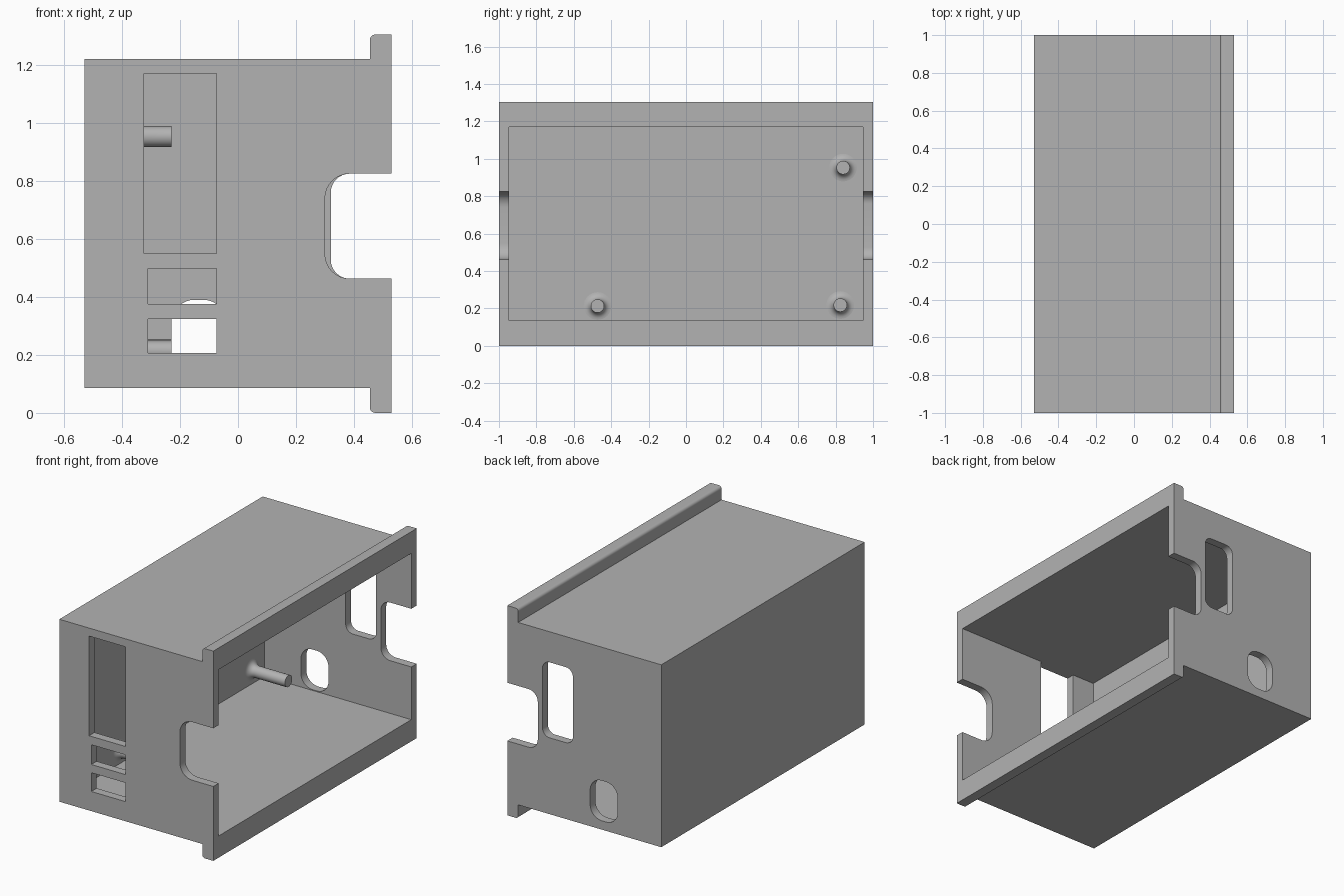
import bpy, bmesh, math

if "Cube" in bpy.data.objects:
    bpy.data.objects.remove(bpy.data.objects["Cube"])

grey = bpy.data.materials.new("plain grey")
grey.diffuse_color = (0.45, 0.45, 0.45, 1)
grey.use_nodes = True
grey.node_tree.nodes["Principled BSDF"].inputs["Base Color"].default_value = grey.diffuse_color


def finish(name, bm):
    bmesh.ops.recalc_face_normals(bm, faces=bm.faces)
    me = bpy.data.meshes.new(name)
    bm.to_mesh(me)
    bm.free()
    me.materials.append(grey)
    ob = bpy.data.objects.new(name, me)
    bpy.context.collection.objects.link(ob)
    return ob


def prism(name, points, y0, y1):
    """Extrude an x-z outline along y."""
    bm = bmesh.new()
    face = bm.faces.new([bm.verts.new((x, y0, z)) for x, z in points])
    res = bmesh.ops.extrude_face_region(bm, geom=[face])
    verts = [v for v in res["geom"] if isinstance(v, bmesh.types.BMVert)]
    bmesh.ops.translate(bm, verts=verts, vec=(0, y1 - y0, 0))
    return finish(name, bm)


def rounded_rect(x0, x1, z0, z1, r=0, steps=8):
    if r == 0:
        return [(x0, z0), (x1, z0), (x1, z1), (x0, z1)]
    pts = []
    corners = [(x1 - r, z1 - r), (x0 + r, z1 - r), (x0 + r, z0 + r), (x1 - r, z0 + r)]
    for k, (cx, cz) in enumerate(corners):
        for i in range(steps + 1):
            a = math.pi / 2 * (k + i / steps)
            pts.append((cx + r * math.cos(a), cz + r * math.sin(a)))
    return pts


def smooth(ob):
    bpy.ops.object.select_all(action='DESELECT')
    ob.select_set(True)
    bpy.context.view_layer.objects.active = ob
    bpy.ops.object.shade_smooth_by_angle(angle=math.radians(30))


def cut(ob, cutter):
    mod = ob.modifiers.new("cut", 'BOOLEAN')
    mod.operation, mod.solver, mod.object = 'DIFFERENCE', 'EXACT', cutter
    bpy.context.view_layer.objects.active = ob
    bpy.ops.object.modifier_apply(modifier=mod.name)
    bpy.data.objects.remove(cutter)


# Housing: box with a flange above and below the open side
R = 0.018
arc = [(0.455 + R - R * math.sin(a), R - R * math.cos(a))
       for a in [math.pi / 2 * i / 5 for i in range(6)]]
outline = [(0.53, 0)] + arc + [(0.455, 0.085), (-0.53, 0.085)]
outline += [(x, 1.305 - z) for x, z in reversed(outline)]
housing = prism("housing", outline, -1, 1)

# Cavity open towards +x
cut(housing, prism("cavity_cutter", rounded_rect(-0.48, 0.7, 0.135, 1.17), -0.947, 0.947))

# Wall openings: x0, x1, z0, z1, corner radius
front = [(-0.325, -0.075, 0.55, 1.17, 0),      # tall window
         (-0.31, -0.075, 0.375, 0.498, 0),     # upper small window
         (-0.31, -0.075, 0.207, 0.324, 0),     # lower small window
         (0.30, 0.8, 0.463, 0.825, 0.085)]     # edge notch
back = [(0.078, 0.288, 0.56, 1.03, 0.05),      # tall rounded hole
        (-0.23, -0.04, 0.14, 0.39, 0.08),      # small rounded hole
        (0.32, 0.8, 0.463, 0.825, 0.065)]      # edge notch
for openings, y0, y1 in ((front, -1.1, -0.9), (back, 0.9, 1.1)):
    for x0, x1, z0, z1, r in openings:
        cut(housing, prism("opening_cutter", rounded_rect(x0, x1, z0, z1, r), y0, y1))
smooth(housing)


# Mounting posts with a flared foot
def post(name, y, z, sides=32):
    r, f, wall = 0.036, 0.038, -0.48
    prof = [(wall - 0.02, r + f)]
    prof += [(wall + f - f * math.cos(a), r + f - f * math.sin(a))
             for a in [math.pi / 2 * i / 6 for i in range(7)]]
    prof.append((-0.23, r))
    bm = bmesh.new()
    rings = [[bm.verts.new((x, y + rad * math.cos(2 * math.pi * i / sides),
                            z + rad * math.sin(2 * math.pi * i / sides)))
              for i in range(sides)] for x, rad in prof]
    for a, b in zip(rings, rings[1:]):
        for i in range(sides):
            j = (i + 1) % sides
            bm.faces.new((a[i], a[j], b[j], b[i]))
    bm.faces.new(rings[0])
    bm.faces.new(rings[-1])
    smooth(finish(name, bm))


post("post_front_low", -0.473, 0.213)
post("post_back_low", 0.825, 0.218)
post("post_back_high", 0.84, 0.953)
